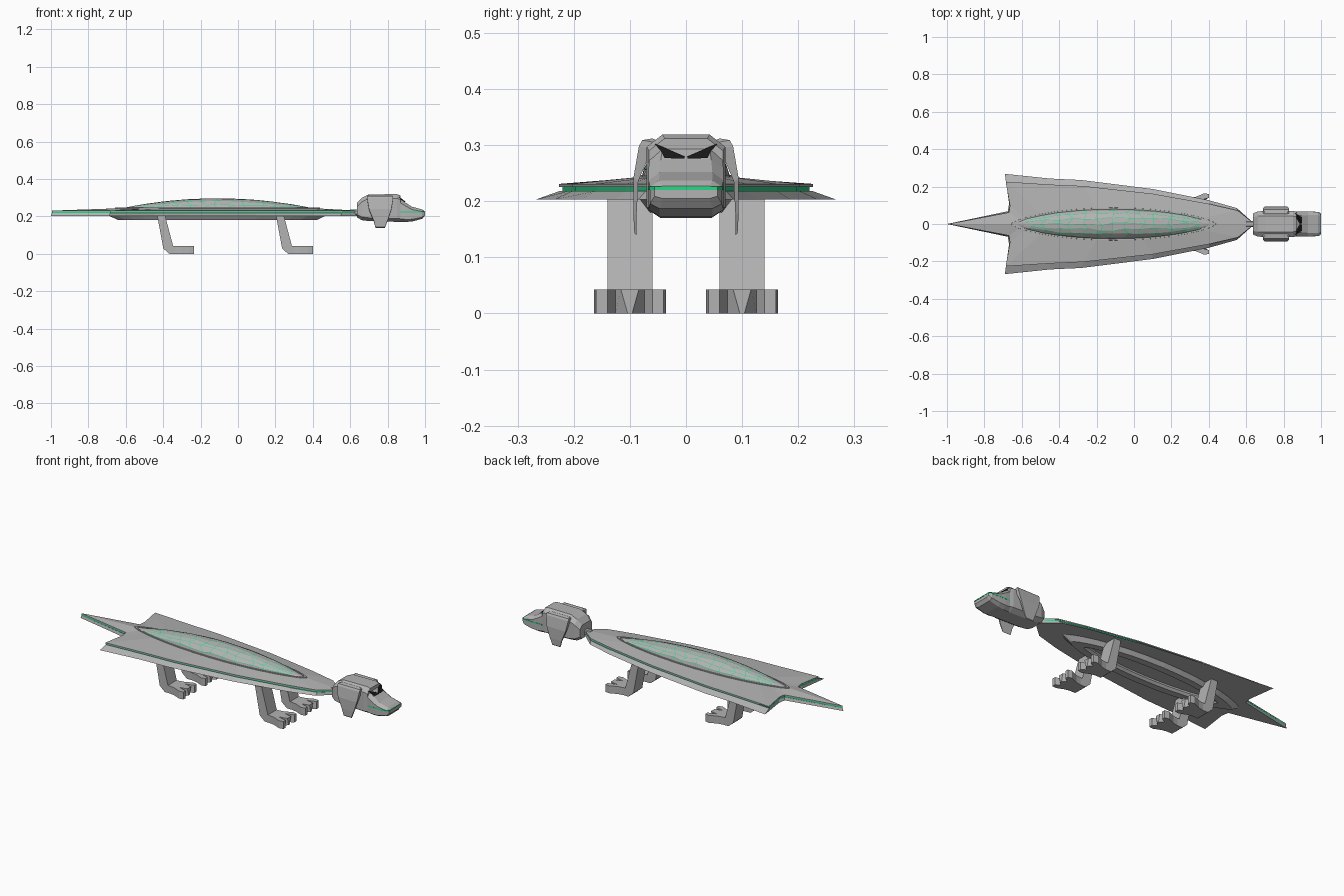
import bpy, bmesh, math, random

if "Cube" in bpy.data.objects:
    bpy.data.objects.remove(bpy.data.objects["Cube"])

random.seed(4)


def material(name, col):
    m = bpy.data.materials.new(name)
    m.diffuse_color = (*col, 1)
    m.use_nodes = True
    m.node_tree.nodes["Principled BSDF"].inputs["Base Color"].default_value = m.diffuse_color
    return m


GREY = material("metal_grey", (0.45, 0.45, 0.45))
GREEN = material("glow_green", (0.02, 0.68, 0.24))
DARK = material("eye_dark", (0.01, 0.01, 0.01))


def loft(name, rings, mat=GREY, caps=True, loop=False):
    """Skin closed rings of equal point count."""
    bm = bmesh.new()
    vs = [[bm.verts.new(p) for p in r] for r in rings]
    n = len(rings[0])
    pairs = list(zip(vs, vs[1:])) + ([(vs[-1], vs[0])] if loop else [])
    for a, b in pairs:
        for i in range(n):
            j = (i + 1) % n
            bm.faces.new((a[i], a[j], b[j], b[i]))
    if caps and not loop:
        bm.faces.new(vs[0])
        bm.faces.new(vs[-1])
    bmesh.ops.remove_doubles(bm, verts=bm.verts, dist=1e-5)
    bmesh.ops.recalc_face_normals(bm, faces=bm.faces)
    me = bpy.data.meshes.new(name)
    bm.to_mesh(me)
    bm.free()
    ob = bpy.data.objects.new(name, me)
    bpy.context.collection.objects.link(ob)
    me.materials.append(mat)
    return ob


def sym(half, z, s=1.0):
    """Full plan outline from a half outline that starts and ends on y = 0."""
    full = half + [(x, -y) for x, y in half[-2:0:-1]]
    return [(x, y * s, z) for x, y in full]


# Hull plan outlines, nose to tail
skirt = [(.645, 0), (.55, .085), (.4, .127), (.1, .187), (-.28, .235),
         (-.45, .243), (-.69, .268), (-.668, .11), (-.675, .068), (-1, 0)]
edge = [(.645, 0), (.555, .072), (.4, .108), (.1, .162), (-.27, .203),
        (-.45, .211), (-.685, .226), (-.663, .10), (-.668, .062), (-.995, 0)]
deck = [(.42, 0), (.36, .03), (.25, .06), (.05, .083), (-.2, .086),
        (-.38, .073), (-.5, .055), (-.58, .032), (-.61, .02), (-.65, 0)]
loft("hull_skirt", [sym(skirt, .203), sym(edge, .218)])
loft("glow_strip", [sym(edge, .218, .975), sym(edge, .225, .975)], GREEN)
loft("hull_deck", [sym(edge, .225), sym(edge, .231), sym(deck, .243)])


# Lens-shaped outlines for canopy rim and belly
CX, HL = -.11, .53


def lens(w, l, z, n=32):
    out = []
    for i in range(n):
        a = 2 * math.pi * i / n
        c, s = math.cos(a), math.sin(a)
        out.append((CX + l * c, w * math.copysign(abs(s) ** 1.4, s), z))
    return out


loft("canopy_rim", [lens(.088, .55, .236), lens(.087, .548, .247),
                    lens(.081, .53, .247), lens(.081, .53, .236)], loop=True)
loft("belly_plate", [lens(.115, .58, .204), lens(.10, .53, .180),
                     lens(.06, .44, .180), lens(.05, .41, .193), lens(.05, .41, .204)], loop=True)


# Domed canopy with irregular glowing seams between its panels
def arch(u, n=8):
    pts = []
    for i in range(n + 1):
        inner = 0 < i < n and abs(u) < .9
        v = u + (random.uniform(-.04, .04) if inner else 0)
        a = math.pi * (i + (random.uniform(-.25, .25) if inner else 0)) / n
        k = 1 - v * v
        pts.append((CX + HL * v, .08 * k ** .7 * math.cos(a), .240 + .057 * k * math.sin(a)))
    return pts


canopy = loft("canopy", [arch(-.995 + 1.99 * i / 14) for i in range(15)])
canopy.data.materials.append(GREEN)
bm = bmesh.new()
bm.from_mesh(canopy.data)
panels = [f for f in bm.faces if f.normal.z > .15 and abs(f.calc_center_median().x - CX) < .48]
seams = bmesh.ops.inset_individual(bm, faces=panels, thickness=.0011, use_even_offset=True)
for f in seams["faces"]:
    f.material_index = 1
bm.to_mesh(canopy.data)
bm.free()

# Legs: side profile plus clawed foot, repeated at four corners
leg = [(.203, .205), (.245, .205), (.288, .043), (.34, .043), (.34, 0), (.268, 0), (.236, .028)]


def foot_outline(notch, claw):
    half = [(.30, .04), (.33, .045), (.375, .064), (.40, .060), (.40, .040),
            (notch, .026), (.395, claw)]
    return half + [(x, -y) for x, y in reversed(half)]


for end, dx in (("front", 0), ("rear", -.635)):
    for side, sy in (("left", 1), ("right", -1)):
        loft(f"{end}_leg_{side}", [[(x + dx, sy * y, z) for x, z in leg] for y in (.06, .14)])
        loft(f"{end}_foot_{side}", [[(x + dx, sy * (.1 + y), z) for x, y in foot_outline(nt, cl)]
                                    for z, nt, cl in ((0, .375, .004), (.043, .35, .016))])


# Head: chamfered sections (x, half width, top half width, bottom z, top z, chamfer)
def section(x, w, t, b, h, c):
    half = [(t, h), (w, h - c), (w, b + c * .8), (t, b)]
    return [(x, y, z) for y, z in half] + [(x, -y, z) for y, z in half[::-1]]


loft("helmet", [section(*s) for s in (
    (.635, .056, .036, .195, .272, .02), (.662, .067, .042, .180, .300, .022),
    (.70, .070, .042, .175, .318, .022), (.85, .070, .042, .171, .319, .022),
    (.868, .066, .038, .171, .312, .022))])
loft("muzzle", [section(*s) for s in (
    (.85, .064, .040, .171, .306, .022), (.895, .067, .045, .170, .274, .018),
    (.93, .067, .047, .173, .252, .015), (.985, .064, .047, .187, .237, .011),
    (.999, .056, .042, .205, .227, .005))])
loft("mouth_line", [[(x, y, z) for y, z in ((w, .220), (w, .226), (-w, .226), (-w, .220))]
                    for x, w in ((.87, .0665), (.895, .0677), (.93, .0677), (.985, .0647), (1.0, .0565))],
     GREEN)

# Neck joint
loft("neck", [section(x, .016, .01, .207, .236, .008) for x in (.60, .66)])

# Slanted eyes on the face slope
for side, s in (("left", 1), ("right", -1)):
    tri = [(.056, .303), (.002, .280), (.003, .276), (.038, .277), (.045, .290)]
    loft(f"eye_{side}", [[(.853 + (.309 - z) * 1.25 + d, s * y, z) for y, z in tri]
                         for d in (-.01, .005)], DARK)

# Hanging ears: (outer y, inner y, z, x start, x end), merging into the helmet at the top
ear = [(.060, .050, .312, .70, .82), (.078, .056, .309, .69, .83), (.084, .060, .298, .69, .83),
       (.094, .085, .240, .70, .82), (.094, .088, .18, .725, .80), (.092, .088, .143, .735, .785)]
for side, s in (("left", 1), ("right", -1)):
    loft(f"ear_{side}", [[(a, s * y, z), (b, s * y, z), (b, s * yi, z - .004),
                          (a, s * yi, z - .004)] for y, yi, z, a, b in ear])
